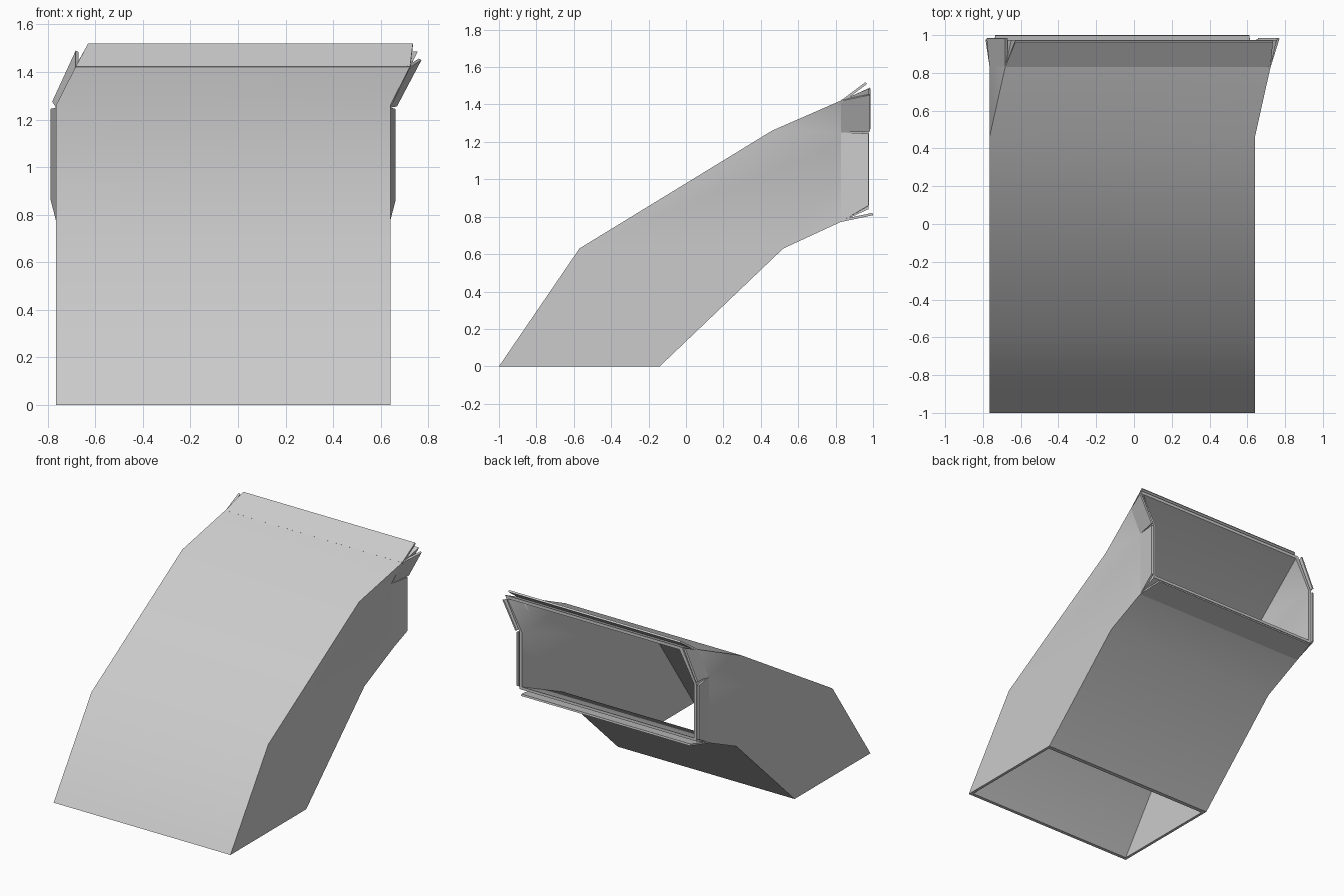
import bpy, bmesh
from mathutils import Vector

cube = bpy.data.objects.get("Cube")
if cube:
    bpy.data.objects.remove(cube, do_unlink=True)

grey = bpy.data.materials.new("plain_grey")
grey.use_nodes = True
grey.diffuse_color = (0.6, 0.6, 0.6, 1)
grey.node_tree.nodes["Principled BSDF"].inputs["Base Color"].default_value = (0.6, 0.6, 0.6, 1)

LEFT, RIGHT = 0.64, -0.765   # side wall positions
SHEAR = 0.115                # sideways shift of the outlet's top edge
WALL = 0.02


def finish(name, bm):
    bmesh.ops.recalc_face_normals(bm, faces=bm.faces)
    mesh = bpy.data.meshes.new(name)
    bm.to_mesh(mesh)
    bm.free()
    mesh.materials.append(grey)
    ob = bpy.data.objects.new(name, mesh)
    bpy.context.collection.objects.link(ob)
    bpy.ops.object.select_all(action='DESELECT')
    ob.select_set(True)
    bpy.context.view_layer.objects.active = ob
    bpy.ops.object.shade_smooth_by_angle(angle=0.53)
    return ob


# Side outline (y, z): roof points T, outlet fold F, floor points B
OUTER = dict(T0=(-1, 0), T1=(-.57, .63), T2=(.46, 1.26), T3=(.975, 1.485),
             F=(.975, 1.25), B2=(.975, .84), B1=(.52, .63), B0=(-.14, 0))
INNER = dict(T0=(-.976, 0), T1=(-.556, .615), T2=(.469, 1.242), T3=(.975, 1.463),
             F=(.975, 1.25), B2=(.975, .86), B1=(.509, .647), B0=(-.169, 0))


# Hollow duct: outer skin, inner skin and the two rims
bm = bmesh.new()


def side_points(outline, x):
    return {k: bm.verts.new((x + (SHEAR if k == "T3" else 0), y, z))
            for k, (y, z) in outline.items()}


skins = []
for outline, inset in ((OUTER, 0), (INNER, WALL)):
    r = side_points(outline, RIGHT + inset)
    l = side_points(outline, LEFT - inset)
    skins.append((r, l))
    for s in (r, l):
        bm.faces.new([s[k] for k in ("T0", "T1", "T2", "F", "B2", "B1", "B0")])
        bm.faces.new([s[k] for k in ("T2", "T3", "F")])
    for a, b in (("T0", "T1"), ("T1", "T2"), ("T2", "T3"), ("B0", "B1"), ("B1", "B2")):
        bm.faces.new((r[a], l[a], l[b], r[b]))

loops = [[(0, "T0"), (1, "T0"), (1, "B0"), (0, "B0")],
         [(0, "T3"), (1, "T3"), (1, "F"), (1, "B2"), (0, "B2"), (0, "F")]]
for loop in loops:
    for (sa, a), (sb, b) in zip(loop, loop[1:] + loop[:1]):
        out, inn = skins
        bm.faces.new((out[sa][a], out[sb][b], inn[sb][b], inn[sa][a]))
finish("duct", bm)


# Flared flange plates around the outlet, thickened toward the duct
def flange(name, root_a, root_b, tip_b, tip_a, outward, thick=0.013):
    pts = [Vector(p) for p in (root_a, root_b, tip_b, tip_a)]
    n = (pts[1] - pts[0]).cross(pts[3] - pts[0]).normalized()
    if n.dot(Vector(outward)) < 0:
        n.negate()
    bm = bmesh.new()
    top = [bm.verts.new(p) for p in pts]
    low = [bm.verts.new(p - n * thick) for p in pts]
    bm.faces.new(top)
    bm.faces.new(low[::-1])
    for i in range(4):
        j = (i + 1) % 4
        bm.faces.new((top[i], low[i], low[j], top[j]))
    finish(name, bm)


Y = 0.83           # where the flanges leave the duct
S = SHEAR * 0.72   # shear at that depth
flange("top_flange", (RIGHT + S, Y, 1.422), (LEFT + S, Y, 1.422),
       (LEFT + SHEAR - .02, .96, 1.52), (RIGHT + SHEAR + .02, .96, 1.52), (0, 0, 1))
flange("bottom_flange", (RIGHT, Y, .772), (LEFT, Y, .772),
       (LEFT - .03, 1, .808), (RIGHT + .03, 1, .808), (0, 0, -1))
for label, x, d in (("left", LEFT, 1), ("right", RIGHT, -1)):
    flange(label + "_side_flange", (x, Y, .775), (x, Y, 1.25),
           (x + d * .022, .977, 1.245), (x + d * .022, .977, .86), (d, 0, 0))
    # corner plates lean with the sheared top edge
    flange(label + "_corner_flange", (x, Y, 1.25), (x + S, Y, 1.42),
           (x + SHEAR + d * .024 - .008, .983, 1.47 - d * .02),
           (x + d * .022 + .006, .983, 1.265 - d * .01), (d, 0, -d * .45))
